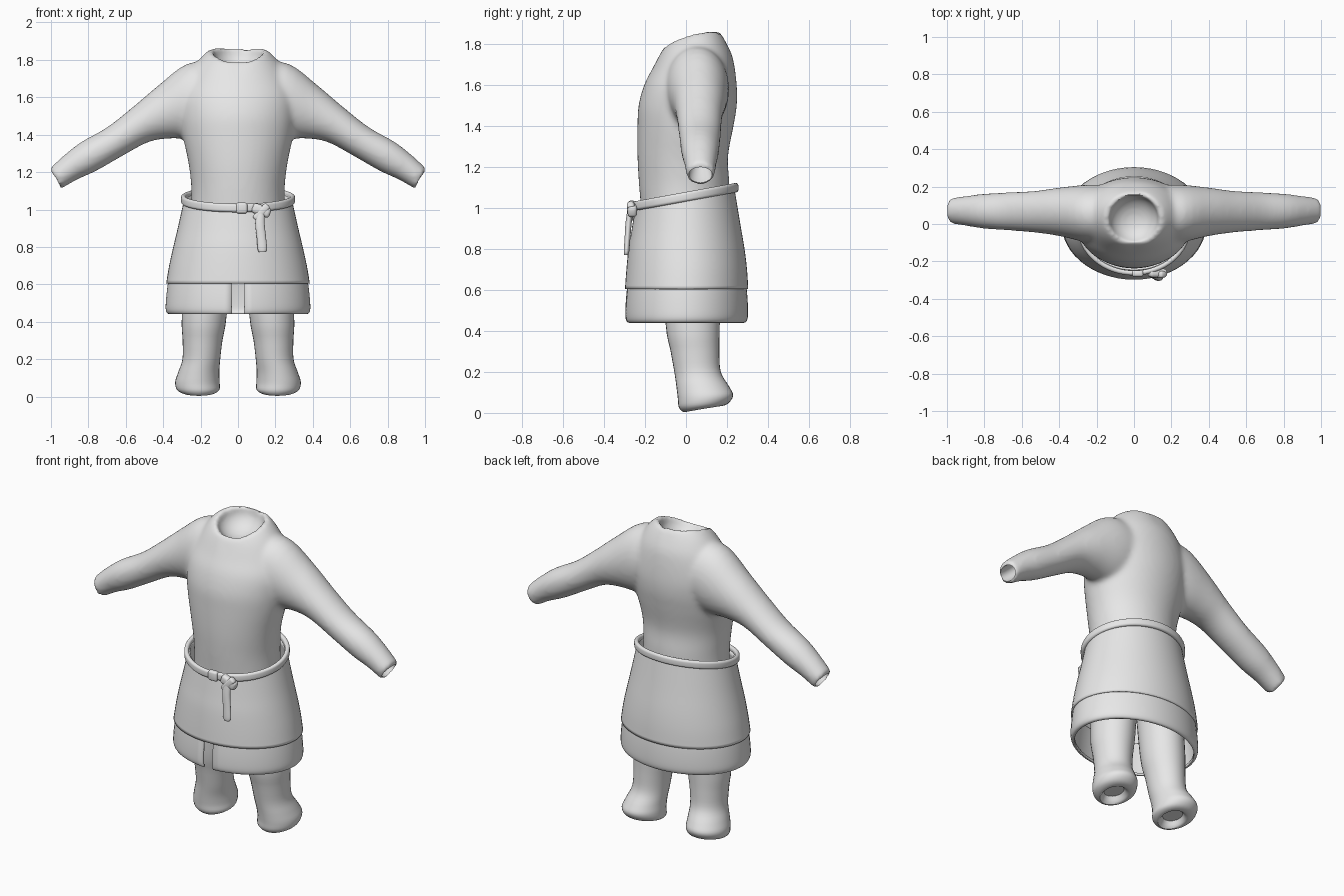
import bpy, bmesh, math
from mathutils import Vector, Matrix

if "Cube" in bpy.data.objects:
    bpy.data.objects.remove(bpy.data.objects["Cube"])

cloth = bpy.data.materials.new("plain grey cloth")
cloth.use_nodes = True
GREY = (0.8, 0.8, 0.8, 1)
cloth.diffuse_color = GREY
cloth.node_tree.nodes["Principled BSDF"].inputs["Base Color"].default_value = GREY


def flat_ring(x0, x1, yf, zf, yb, zb, lift=0):
    """Ring lying roughly level, given its side, front and back limits."""
    return (Vector(((x0 + x1) / 2, (yf + yb) / 2, (zf + zb) / 2)),
            Vector(((x1 - x0) / 2, 0, 0)),
            Vector((0, (yb - yf) / 2, (zb - zf) / 2)), lift)


def arm_ring(xt, zt, xb, zb, y0, y1, side):
    """Ring across a sleeve, given its top, bottom and depth limits."""
    top, bot = Vector((xt * side, 0, zt)), Vector((xb * side, 0, zb))
    return ((top + bot) / 2 + Vector((0, (y0 + y1) / 2, 0)),
            (top - bot) / 2, Vector((0, (y1 - y0) / 2, 0)), 0)


def catmull(a, b, c, d, t):
    return 0.5 * (2 * b + (c - a) * t + (2 * a - 5 * b + 4 * c - d) * t * t
                  + (3 * b - a - 3 * c + d) * t ** 3)


def loft(bm, rings, caps=True, gap=0.0, sides=56, steps=4):
    """Skin smooth rings; gap leaves a slit at the front, in radians."""
    start = -math.pi / 2 + gap
    span = 2 * math.pi - 2 * gap
    count = sides + (1 if gap else 0)
    angles = [start + span * i / sides for i in range(count)]
    pts = [[c + u * math.cos(a) + v * math.sin(a) + Vector((0, 0, lift * abs(math.cos(a))))
            for a in angles] for c, u, v, lift in rings]
    padded = [pts[0]] + pts + [pts[-1]]
    rows = []
    for k in range(len(pts) - 1):
        for s in range(steps):
            rows.append([catmull(*q, s / steps) for q in zip(*padded[k:k + 4])])
    rows.append(pts[-1])
    grid = [[bm.verts.new(p) for p in row] for row in rows]
    for lo, hi in zip(grid, grid[1:]):
        for i in range(sides):
            j = (i + 1) % count
            bm.faces.new((lo[i], lo[j], hi[j], hi[i]))
    if caps:
        bm.faces.new(grid[0])
        bm.faces.new(grid[-1])


def finish(ob):
    ob.data.materials.clear()
    ob.data.materials.append(cloth)
    bpy.ops.object.select_all(action="DESELECT")
    ob.select_set(True)
    bpy.context.view_layer.objects.active = ob
    bpy.ops.object.shade_smooth_by_angle(angle=math.radians(40))


def to_object(name, bm):
    bmesh.ops.recalc_face_normals(bm, faces=bm.faces)
    mesh = bpy.data.meshes.new(name)
    bm.to_mesh(mesh)
    bm.free()
    ob = bpy.data.objects.new(name, mesh)
    bpy.context.collection.objects.link(ob)
    return ob


def loft_object(name, rings, thickness=0, **kw):
    bm = bmesh.new()
    loft(bm, rings, caps=not thickness, **kw)
    ob = to_object(name, bm)
    finish(ob)
    if thickness:
        mod = ob.modifiers.new("thickness", "SOLIDIFY")
        mod.thickness, mod.offset = thickness, -1
    return ob


def level(z, rx, yf, yb):
    return flat_ring(-rx, rx, yf, z, yb, z)


# Tunic body and sleeves, fused into one skin
bm = bmesh.new()
loft(bm, [level(0.85, 0.25, -0.21, 0.2), level(1.0, 0.25, -0.22, 0.21),
          level(1.12, 0.25, -0.23, 0.212), level(1.25, 0.265, -0.237, 0.205),
          level(1.4, 0.297, -0.237, 0.232), level(1.5, 0.31, -0.232, 0.248),
          level(1.6, 0.31, -0.205, 0.248),
          flat_ring(-0.27, 0.27, -0.165, 1.68, 0.23, 1.73),
          flat_ring(-0.21, 0.21, -0.135, 1.735, 0.2, 1.80, 0.03),
          flat_ring(-0.155, 0.155, -0.115, 1.77, 0.17, 1.85, 0.04)])
ARM = [(0.1, 1.79, 0.05, 1.45, -0.1, 0.2), (0.27, 1.78, 0.2, 1.38, -0.1, 0.21),
       (0.43, 1.66, 0.36, 1.38, -0.065, 0.195), (0.56, 1.55, 0.48, 1.36, -0.047, 0.178),
       (0.7, 1.44, 0.62, 1.285, -0.035, 0.17), (0.84, 1.36, 0.76, 1.205, -0.025, 0.162),
       (0.93, 1.29, 0.86, 1.16, -0.01, 0.15), (1.008, 1.218, 0.945, 1.11, 0.002, 0.14)]
for side in (-1, 1):
    loft(bm, [arm_ring(*r, side) for r in ARM])
tunic = to_object("tunic", bm)

# Hollows: neck bowl and cuff openings
bpy.ops.mesh.primitive_uv_sphere_add(segments=48, ring_count=24, location=(0, 0.025, 1.835),
                                     rotation=(math.radians(14), 0, 0))
neck_cutter = bpy.context.object
neck_cutter.name = "neck_cutter"
neck_cutter.scale = (0.13, 0.13, 0.1)
bm = bmesh.new()
for side in (-1, 1):
    loft(bm, [arm_ring(0.905, 1.27, 0.865, 1.2, 0.03, 0.115, side),
              arm_ring(0.988, 1.205, 0.943, 1.13, 0.014, 0.128, side),
              arm_ring(1.04, 1.18, 0.995, 1.1, 0.014, 0.128, side)], sides=32)
cuff_cutter = to_object("cuff_cutter", bm)


def remesh(size):
    mod = tunic.modifiers.new("fuse", "REMESH")
    mod.mode, mod.voxel_size = "VOXEL", size


def cut(cutter):
    cutter.hide_render = True
    mod = tunic.modifiers.new("cut", "BOOLEAN")
    mod.operation, mod.object = "DIFFERENCE", cutter


remesh(0.012)
cut(neck_cutter)
remesh(0.012)
soften = tunic.modifiers.new("soften", "SMOOTH")
soften.factor, soften.iterations = 0.5, 10
cut(cuff_cutter)
bpy.context.view_layer.update()
deps = bpy.context.evaluated_depsgraph_get()
baked = bpy.data.meshes.new_from_object(tunic.evaluated_get(deps))
tunic.modifiers.clear()
tunic.data = baked
for cutter in (neck_cutter, cuff_cutter):
    bpy.data.objects.remove(cutter)
finish(tunic)

# Skirt and its split hem band
loft_object("skirt", [level(0.605, 0.384, -0.298, 0.304), level(0.7, 0.368, -0.291, 0.298),
                      level(0.8, 0.346, -0.281, 0.286),
                      flat_ring(-0.32, 0.32, -0.266, 0.89, 0.264, 0.93),
                      flat_ring(-0.288, 0.288, -0.247, 1.01, 0.236, 1.1)], thickness=0.012)
loft_object("hem_band", [level(0.64, 0.368, -0.284, 0.29), level(0.6, 0.376, -0.29, 0.297),
                         level(0.53, 0.384, -0.296, 0.302), level(0.47, 0.387, -0.297, 0.302),
                         level(0.445, 0.378, -0.29, 0.294), level(0.44, 0.362, -0.277, 0.281)],
            thickness=0.014, gap=0.088)

# Trouser legs with flared, hollowed feet
LEG = [(0.03, 0.27, -0.12, 0.85, 0.17, 0.85), (0.06, 0.3, -0.1, 0.44, 0.165, 0.44),
       (0.083, 0.296, -0.075, 0.3, 0.163, 0.3), (0.095, 0.297, -0.057, 0.2, 0.17, 0.2),
       (0.1, 0.32, -0.047, 0.13, 0.21, 0.13), (0.098, 0.336, -0.04, 0.07, 0.23, 0.085),
       (0.1, 0.325, -0.034, 0.025, 0.205, 0.045), (0.135, 0.285, -0.005, 0.004, 0.165, 0.034),
       (0.16, 0.265, 0.02, 0.045, 0.14, 0.055)]
for name, side in (("left_leg", 1), ("right_leg", -1)):
    loft_object(name, [flat_ring(*sorted((x0 * side, x1 * side)), *rest)
                       for x0, x1, *rest in LEG], sides=32)

# Belt: a rounded strap, low at the front
path = bpy.data.curves.new("belt", "CURVE")
path.dimensions, path.twist_mode = "3D", "Z_UP"
path.extrude, path.bevel_depth, path.bevel_resolution = 0.01, 0.013, 3
line = path.splines.new("POLY")
line.points.add(63)
line.use_cyclic_u = True
c, u, v, _ = flat_ring(-0.292, 0.292, -0.262, 1.008, 0.243, 1.1)
for i, p in enumerate(line.points):
    a = 2 * math.pi * i / 64
    p.co = (*(c + u * math.cos(a) + v * math.sin(a)), 1)
line.use_smooth = True
path.materials.append(cloth)
bpy.context.collection.objects.link(bpy.data.objects.new("belt", path))


# Knot pieces and hanging tail
def block(name, loc, size, turn=0):
    bm = bmesh.new()
    bmesh.ops.create_cube(bm, size=1, matrix=Matrix.Diagonal((*size, 1)))
    bmesh.ops.bevel(bm, geom=bm.edges[:], offset=min(size) * 0.35, segments=3,
                    affect="EDGES", profile=0.5)
    ob = to_object(name, bm)
    ob.location, ob.rotation_euler = loc, (0, math.radians(turn), 0)
    finish(ob)


block("belt_keeper", (0.02, -0.265, 1.008), (0.06, 0.034, 0.058))
block("knot_wrap", (0.125, -0.262, 0.995), (0.1, 0.046, 0.055), 20)
block("knot_cross", (0.125, -0.27, 0.985), (0.105, 0.036, 0.04), -48)
loft_object("belt_tail", [flat_ring(0.1, 0.145, -0.285, 1.0, -0.255, 1.0),
                          flat_ring(0.092, 0.142, -0.295, 0.93, -0.265, 0.93),
                          flat_ring(0.1, 0.15, -0.3, 0.85, -0.272, 0.85),
                          flat_ring(0.105, 0.155, -0.304, 0.79, -0.277, 0.79),
                          flat_ring(0.112, 0.148, -0.302, 0.772, -0.282, 0.772)], sides=20)
